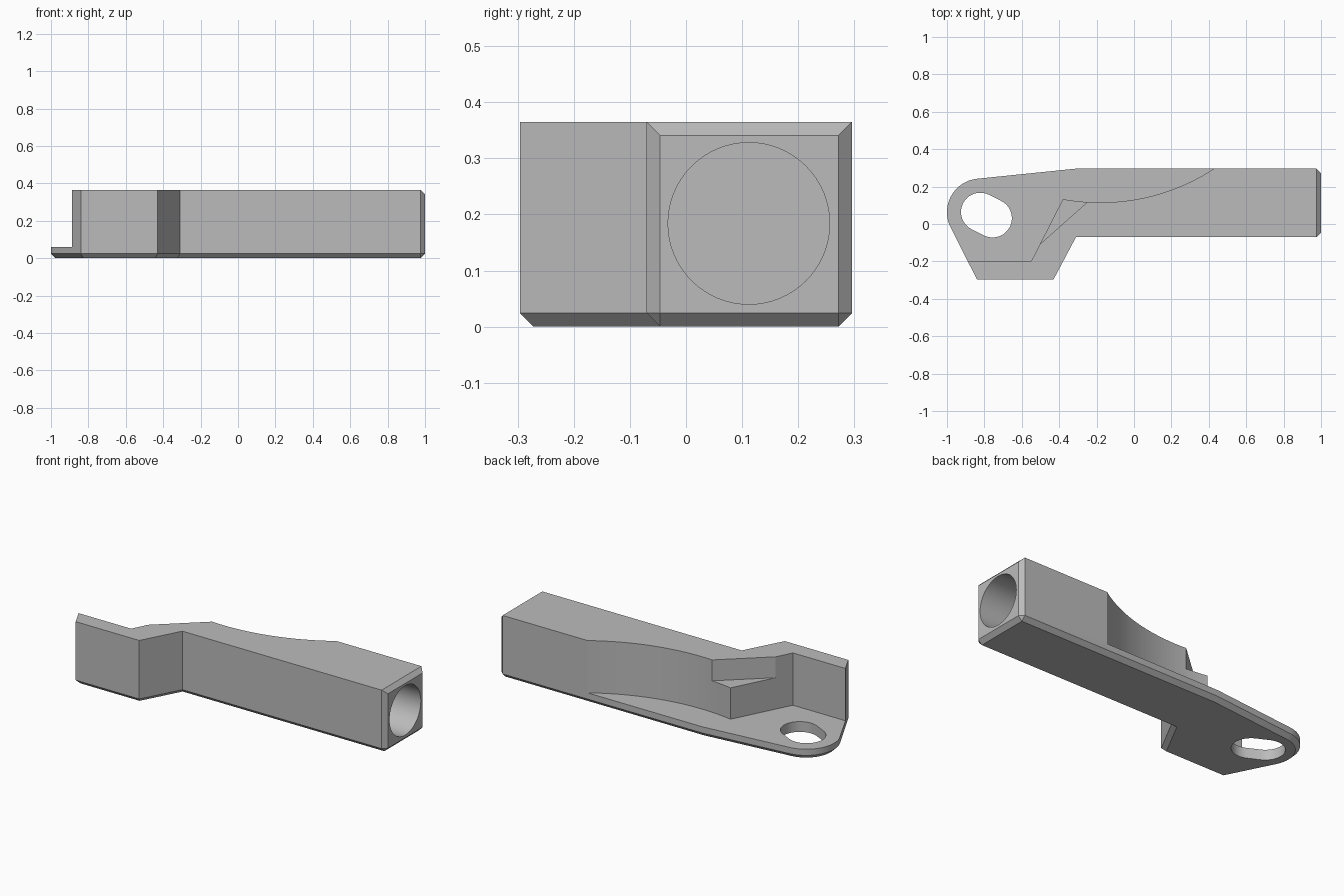
import bpy, bmesh
from math import sin, cos, radians, atan2, pi
from mathutils import Matrix

if "Cube" in bpy.data.objects:
    bpy.data.objects.remove(bpy.data.objects["Cube"], do_unlink=True)

HEIGHT, PLATE, CHAMFER = 0.365, 0.06, 0.024

grey = bpy.data.materials.new("plain grey")
grey.use_nodes = True
grey.diffuse_color = (0.5, 0.5, 0.5, 1)
grey.node_tree.nodes["Principled BSDF"].inputs["Base Color"].default_value = (0.5, 0.5, 0.5, 1)


def arc(cx, cy, r, start, end, steps):
    """Points along an arc, angles in radians."""
    angles = [start + (end - start) * i / steps for i in range(steps + 1)]
    return [(cx + r * cos(a), cy + r * sin(a)) for a in angles]


def prism(name, outline, z0, z1, bevel_rule=None):
    """Extrude a flat outline, optionally chamfering the edges chosen by a rule."""
    bm = bmesh.new()
    face = bm.faces.new([bm.verts.new((x, y, z0)) for x, y in outline])
    top = bmesh.ops.extrude_face_region(bm, geom=[face])["geom"]
    bmesh.ops.translate(bm, vec=(0, 0, z1 - z0),
                        verts=[g for g in top if isinstance(g, bmesh.types.BMVert)])
    bmesh.ops.recalc_face_normals(bm, faces=bm.faces)
    if bevel_rule:
        bmesh.ops.bevel(bm, geom=[e for e in bm.edges if bevel_rule(e)], offset=CHAMFER,
                        offset_type='OFFSET', segments=1, affect='EDGES', profile=0.5)
    return finish(name, bm)


def finish(name, bm):
    mesh = bpy.data.meshes.new(name)
    bm.to_mesh(mesh)
    bm.free()
    mesh.materials.append(grey)
    obj = bpy.data.objects.new(name, mesh)
    bpy.context.collection.objects.link(obj)
    return obj


def on_chamfer(edge):
    """Bottom rim and the square end of the arm."""
    return (all(v.co.z < 0.001 for v in edge.verts)
            or all(v.co.x > 0.999 for v in edge.verts))


# Arm and foot as one solid, with a rounded lug at the end
lug = (-0.82, 0.063)
body = prism("arm_body", [(1, -0.07), (1, 0.296), (-0.31, 0.296)]
             + arc(*lug, 0.18, radians(95.8), radians(207.6), 32)
             + [(-0.84, -0.296), (-0.43, -0.296), (-0.31, -0.07)],
             0, HEIGHT, on_chamfer)

# Pocket above the plate, with its long curved wall
cx, cy, radius = -0.18, 1.225, 1.11
sweep = arc(cx, cy, radius, atan2(0.133 - cy, -0.38 - cx), atan2(0.43 - cy, 0.59 - cx), 48)
pocket = prism("pocket_cutter", [(-1.2, -0.2), (-0.55, -0.2)] + sweep
               + [(0.59, 0.6), (-1.2, 0.6)], PLATE, 0.6)

# Corner relief that leaves a triangular ledge
relief = prism("ledge_cutter", [(-0.503, -0.108), (-0.25, 0.117), (-0.25, 0.3),
                                (-0.6, 0.3), (-0.6, -0.108)], 0.243, 0.6)

# Slanted slot through the lug
tilt = atan2(-0.033, 0.066)
slot = prism("slot_cutter", arc(-0.822, 0.064, 0.103, tilt + pi / 2, tilt + 3 * pi / 2, 24)
             + arc(-0.756, 0.031, 0.103, tilt - pi / 2, tilt + pi / 2, 24), -0.2, 0.2)

# Round socket in the end of the arm
bm = bmesh.new()
bmesh.ops.create_cone(bm, cap_ends=True, segments=64, radius1=0.144, radius2=0.144, depth=0.8,
                      matrix=Matrix.Translation((0.8, 0.112, 0.184)) @ Matrix.Rotation(pi / 2, 4, 'Y'))
socket = finish("socket_cutter", bm)

for cutter in (pocket, relief, slot, socket):
    mod = body.modifiers.new(cutter.name, 'BOOLEAN')
    mod.operation, mod.solver, mod.object = 'DIFFERENCE', 'EXACT', cutter

# Apply the cuts, then remove the cutters
bpy.ops.object.select_all(action='DESELECT')
bpy.context.view_layer.objects.active = body
body.select_set(True)
for mod in list(body.modifiers):
    bpy.ops.object.modifier_apply(modifier=mod.name)
for cutter in (pocket, relief, slot, socket):
    bpy.data.objects.remove(cutter, do_unlink=True)
bpy.ops.object.shade_smooth_by_angle(angle=radians(25))
